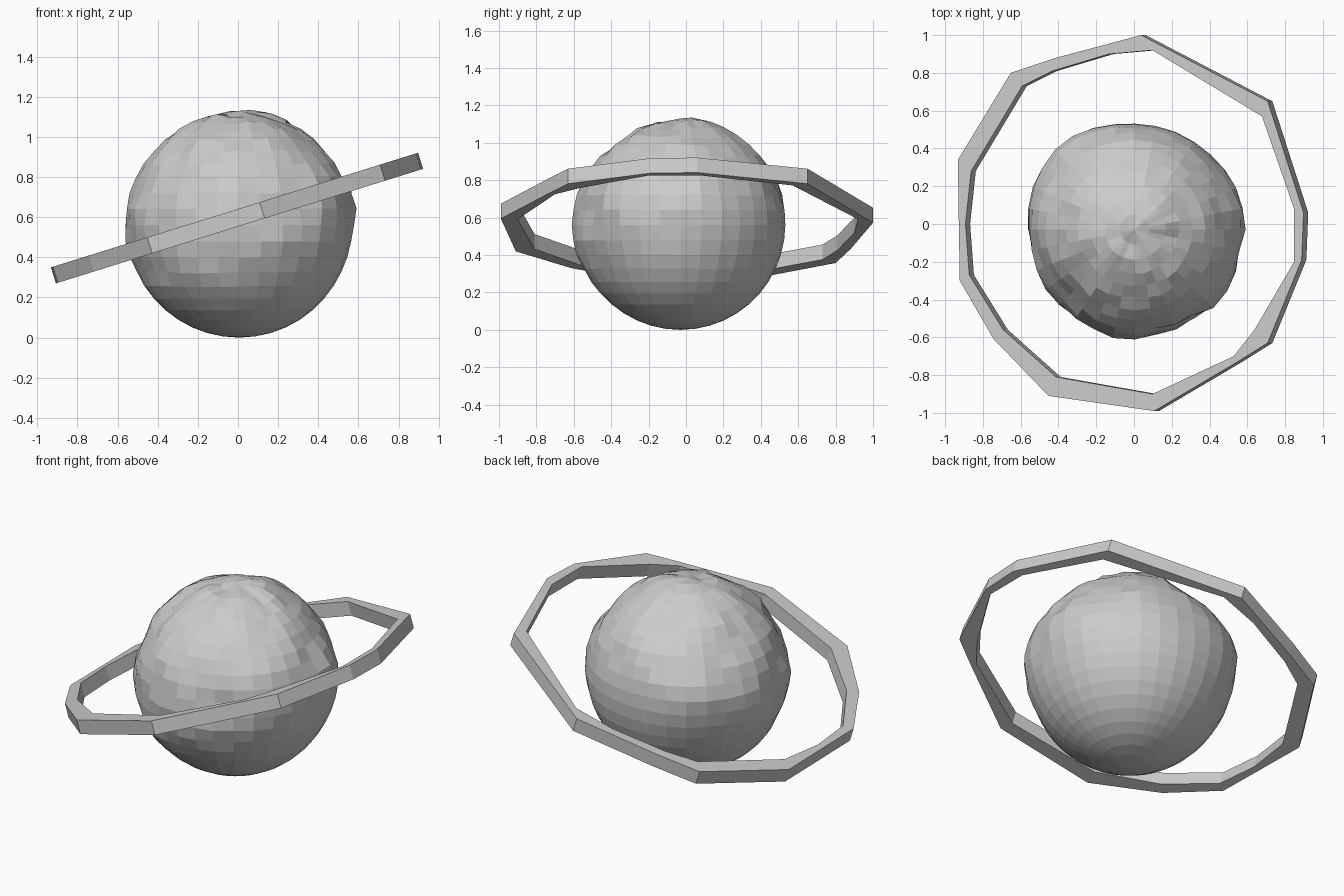
import bpy, bmesh
from mathutils import Vector, noise

if "Cube" in bpy.data.objects:
    bpy.data.objects.remove(bpy.data.objects["Cube"])


def make_object(name, bm):
    bmesh.ops.recalc_face_normals(bm, faces=bm.faces)
    mesh = bpy.data.meshes.new(name)
    bm.to_mesh(mesh)
    bm.free()
    obj = bpy.data.objects.new(name, mesh)
    bpy.context.collection.objects.link(obj)
    return obj


# Planet: clean underside, rough raised land on the upper and front areas
RADIUS = 0.56
CENTRE = Vector((0.005, -0.03, 0.56))
land_axis = Vector((-0.15, -0.35, 0.9)).normalized()
# (direction, height, sharpness) of the main bulges and hollows
bulges = [
    ((0.51, -0.34, 0.2), 0.035, 14),
    ((-0.34, 0.50, 0.1), 0.045, 18),
    ((0.56, 0.19, 0.1), 0.025, 14),
    ((-0.55, 0.18, 0.05), 0.02, 14),
    ((0.0, -0.57, 0.09), 0.02, 14),
    ((-0.4, -0.3, 0.3), -0.015, 14),
    ((-0.15, -0.5, -0.2), 0.015, 20),
    ((0.1, 0.1, 0.55), 0.012, 20),
]

bm = bmesh.new()
bmesh.ops.create_uvsphere(bm, u_segments=32, v_segments=22, radius=RADIUS)
for v in bm.verts:
    d = v.co.normalized()
    mask = min(1.0, max(0.0, (d.dot(land_axis) + 0.35) / 0.4))
    h = mask * (0.020 * noise.noise(d * 3.2 + Vector((4, 1, 7)))
                + 0.018 * noise.noise(d * 7.5 + Vector((2, 9, 3))))
    for direction, height, sharp in bulges:
        closeness = d.dot(Vector(direction).normalized())
        h += height * max(0.0, closeness) ** sharp
    v.co = CENTRE + d * (RADIUS + h)
make_object("planet", bm)

# Ring: irregular faceted band, (outer x, y, inner x, y) seen from above
stations = [
    (0.05, 1.00, 0.11, 0.92), (0.72, 0.65, 0.69, 0.57),
    (0.91, 0.06, 0.86, 0.08), (0.90, -0.19, 0.86, -0.20),
    (0.72, -0.63, 0.65, -0.56), (0.56, -0.73, 0.54, -0.70),
    (0.12, -0.99, 0.11, -0.90), (-0.44, -0.91, -0.40, -0.81),
    (-0.73, -0.61, -0.68, -0.56), (-0.91, -0.30, -0.86, -0.27),
    (-0.915, 0.0, -0.88, 0.0), (-0.92, 0.34, -0.85, 0.28),
    (-0.64, 0.80, -0.58, 0.73), (-0.40, 0.88, -0.42, 0.81),
    (-0.10, 0.96, -0.12, 0.90),
]
SLOPE = 0.312
HALF = 0.04


def ring_point(x, y, side):
    return (x - side * HALF * SLOPE, y, 0.597 + SLOPE * x + side * HALF)


bm = bmesh.new()
sections = []
for ox, oy, ix, iy in stations:
    sections.append([bm.verts.new(ring_point(x, y, s)) for x, y, s in
                     ((ox, oy, 1), (ox, oy, -1), (ix, iy, -1), (ix, iy, 1))])
for i, a in enumerate(sections):
    b = sections[(i + 1) % len(sections)]
    for k in range(4):
        n = (k + 1) % 4
        bm.faces.new((a[k], a[n], b[n], b[k]))
make_object("ring", bm)
